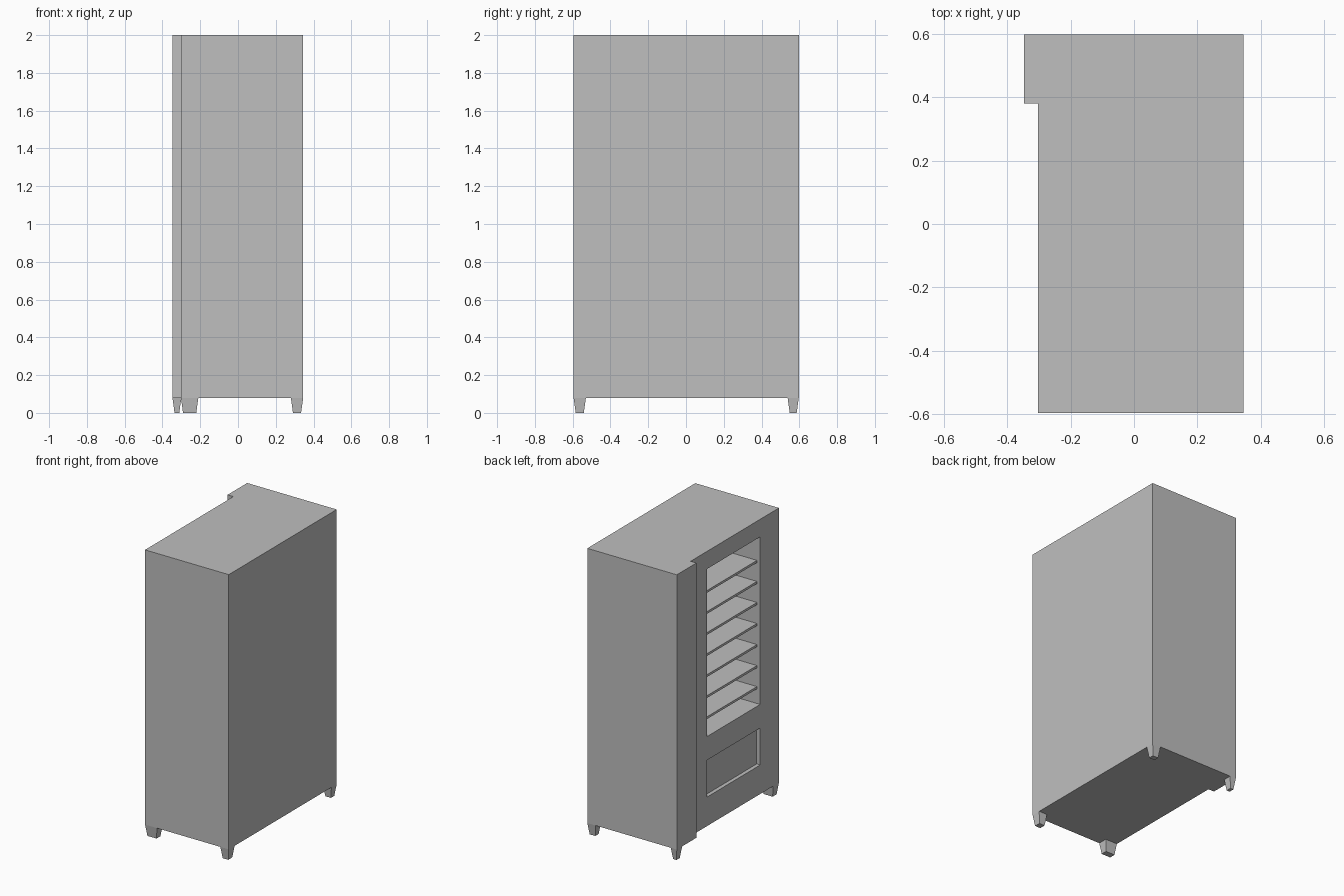
import bpy, bmesh

cube = bpy.data.objects.get("Cube")
if cube:
    bpy.data.objects.remove(cube, do_unlink=True)

grey = bpy.data.materials.new("light_grey")
grey.use_nodes = True
colour = (0.52, 0.52, 0.52, 1)
grey.diffuse_color = colour
grey.node_tree.nodes["Principled BSDF"].inputs["Base Color"].default_value = colour


def finish(name, bm):
    bmesh.ops.recalc_face_normals(bm, faces=bm.faces[:])
    mesh = bpy.data.meshes.new(name)
    bm.to_mesh(mesh)
    bm.free()
    mesh.materials.append(grey)
    obj = bpy.data.objects.new(name, mesh)
    bpy.context.collection.objects.link(obj)
    return obj


def prism(name, outline, z0, z1):
    bm = bmesh.new()
    face = bm.faces.new([bm.verts.new((x, y, z0)) for x, y in outline])
    top = bmesh.ops.extrude_face_region(bm, geom=[face])["geom"]
    verts = [v for v in top if isinstance(v, bmesh.types.BMVert)]
    bmesh.ops.translate(bm, vec=(0, 0, z1 - z0), verts=verts)
    return finish(name, bm)


def rect(x0, x1, y0, y1):
    return [(x0, y0), (x1, y0), (x1, y1), (x0, y1)]


def cut(target, name, outline, z0, z1):
    cutter = prism(name, outline, z0, z1)
    cutter.hide_render = True
    mod = target.modifiers.new(name, "BOOLEAN")
    mod.operation = "DIFFERENCE"
    mod.solver = "EXACT"
    mod.object = cutter
    bpy.context.view_layer.objects.active = target
    bpy.ops.object.modifier_apply(modifier=mod.name)
    bpy.data.objects.remove(cutter, do_unlink=True)


def leg(name, x0, x1, y0, y1, taper=0.011):
    # Square foot narrowing towards the ground
    obj = prism(name, rect(x0, x1, y0, y1), 0, BASE)
    cx, cy = (x0 + x1) / 2, (y0 + y1) / 2
    for v in obj.data.vertices:
        if v.co.z < BASE / 2:
            v.co.x += taper if v.co.x < cx else -taper
            v.co.y += taper if v.co.y < cy else -taper


BASE, TOP = 0.08, 2.0
RIGHT, PANEL, LEFT = -0.347, -0.302, 0.345
FRONT, STEP, BACK = -0.595, 0.38, 0.597
WIN_Y0, WIN_Y1 = -0.388, 0.2
CAVITY_BACK = 0.2

# Cabinet with a raised strip along the rear of its display side
cabinet = prism("cabinet", [(PANEL, FRONT), (LEFT, FRONT), (LEFT, BACK),
                            (RIGHT, BACK), (RIGHT, STEP), (PANEL, STEP)], BASE, TOP)

# Display cavity and shallow delivery recess
cut(cabinet, "display_cutter", rect(-0.5, CAVITY_BACK, WIN_Y0, WIN_Y1), 0.706, 1.877)
cut(cabinet, "recess_cutter", rect(-0.5, PANEL + 0.027, WIN_Y0, WIN_Y1), 0.283, 0.541)

# Shelves
for i in range(7):
    z = 0.808 + i * 0.147
    prism(f"shelf_{i + 1}", rect(PANEL + 0.025, CAVITY_BACK, WIN_Y0, WIN_Y1), z, z + 0.016)

# Feet
leg("front_right_leg", PANEL, -0.21, FRONT, -0.53)
leg("front_left_leg", 0.28, LEFT, FRONT, -0.53)
leg("back_right_leg", RIGHT, -0.3, 0.538, BACK)
leg("back_left_leg", 0.28, LEFT, 0.538, BACK)
